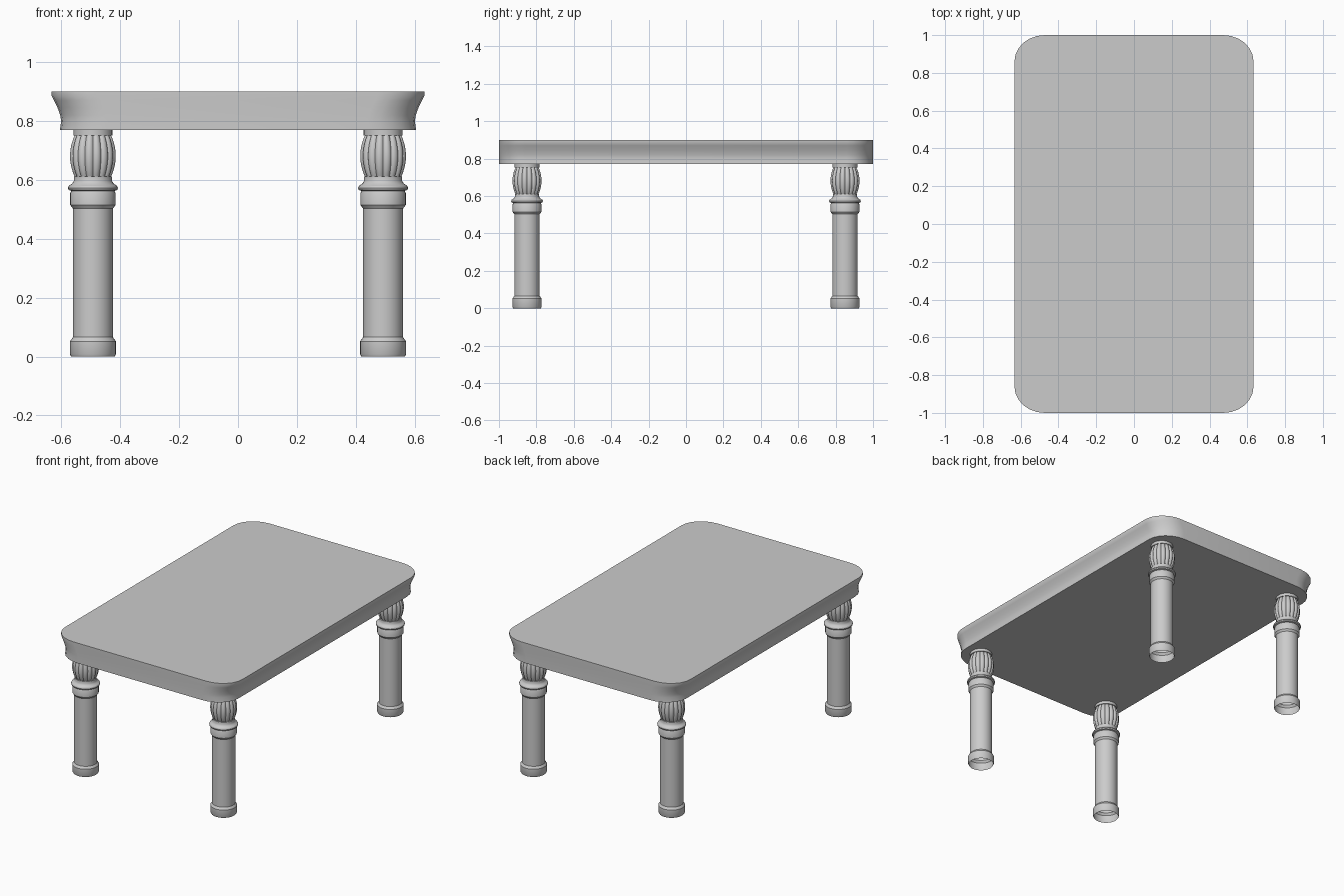
import bpy, bmesh, math

cube = bpy.data.objects.get("Cube")
if cube:
    bpy.data.objects.remove(cube, do_unlink=True)

grey = bpy.data.materials.new("plain grey")
grey.use_nodes = True
GREY = (0.6, 0.6, 0.6, 1)
grey.diffuse_color = GREY
grey.node_tree.nodes["Principled BSDF"].inputs["Base Color"].default_value = GREY


def loft(name, rings, cap_bottom, angle, location=(0, 0, 0)):
    """Skin a stack of equal-length rings and shade it smooth."""
    bm = bmesh.new()
    loops = [[bm.verts.new(p) for p in ring] for ring in rings]
    n = len(loops[0])
    for low, high in zip(loops, loops[1:]):
        for i in range(n):
            j = (i + 1) % n
            bm.faces.new((low[i], low[j], high[j], high[i]))
    bm.faces.new(loops[-1])
    if cap_bottom:
        bm.faces.new(loops[0][::-1])
    mesh = bpy.data.meshes.new(name)
    bm.to_mesh(mesh)
    bm.free()
    mesh.materials.append(grey)
    obj = bpy.data.objects.new(name, mesh)
    obj.location = location
    bpy.context.collection.objects.link(obj)
    bpy.ops.object.select_all(action="DESELECT")
    obj.select_set(True)
    bpy.context.view_layer.objects.active = obj
    bpy.ops.object.shade_smooth_by_angle(angle=math.radians(angle))
    return obj


def rounded_outline(half_x, half_y, rx, ry, z, steps=6):
    """Counter-clockwise rectangle with elliptical corners."""
    points = []
    for k, (sx, sy) in enumerate(((1, 1), (-1, 1), (-1, -1), (1, -1))):
        for s in range(steps + 1):
            a = (k + s / steps) * math.pi / 2
            points.append((sx * (half_x - rx) + rx * math.cos(a),
                           sy * (half_y - ry) + ry * math.sin(a), z))
    return points


# Table top: long sides flare outward, short ends stay upright
TOP_PROFILE = [(0.605, 0.77), (0.601, 0.80), (0.604, 0.82), (0.613, 0.845),
               (0.625, 0.87), (0.633, 0.885), (0.633, 0.90)]
loft("table_top", [rounded_outline(x, 1.0, 0.16, 0.14, z) for x, z in TOP_PROFILE],
     True, 35)

# Turned leg, hollow at the foot: (radius, height)
LEG_PROFILE = [(0.074, 0), (0.078, 0.008), (0.078, 0.052), (0.068, 0.066),
               (0.068, 0.503), (0.077, 0.515), (0.077, 0.555), (0.073, 0.563),
               (0.083, 0.566), (0.085, 0.573), (0.082, 0.58), (0.070, 0.588),
               (0.065, 0.597), (0.065, 0.612)]
CAP_PROFILE = [(0.066, 0.752), (0.066, 0.77)]
RIBS, RIB_STEPS = 16, 6


def circle(r, z, n=32):
    return [(r * math.cos(math.tau * i / n), r * math.sin(math.tau * i / n), z)
            for i in range(n)]


def ribbed_ring(t):
    """Ring of convex ribs with sharp grooves between them."""
    n = RIBS * RIB_STEPS
    radius = 0.061 + 0.018 * math.sin(math.pi * t) ** 0.8
    ring = []
    for i in range(n):
        groove = 1 - math.sin(math.pi * (i % RIB_STEPS) / RIB_STEPS) ** 0.7
        r = radius - 0.007 * groove
        a = math.tau * (i / n)
        ring.append((r * math.cos(a), r * math.sin(a), 0.608 + 0.147 * t))
    return ring


for end, sy in (("front", -1), ("back", 1)):
    for side, sx in (("left", 1), ("right", -1)):
        spot = (sx * 0.493, sy * 0.85, 0)
        loft(f"{end}_{side}_leg", [circle(r, z) for r, z in LEG_PROFILE],
             False, 30, spot)
        loft(f"{end}_{side}_fluted_bulb", [ribbed_ring(k / 10) for k in range(11)],
             True, 40, spot)
        loft(f"{end}_{side}_leg_cap", [circle(r, z) for r, z in CAP_PROFILE],
             True, 30, spot)
